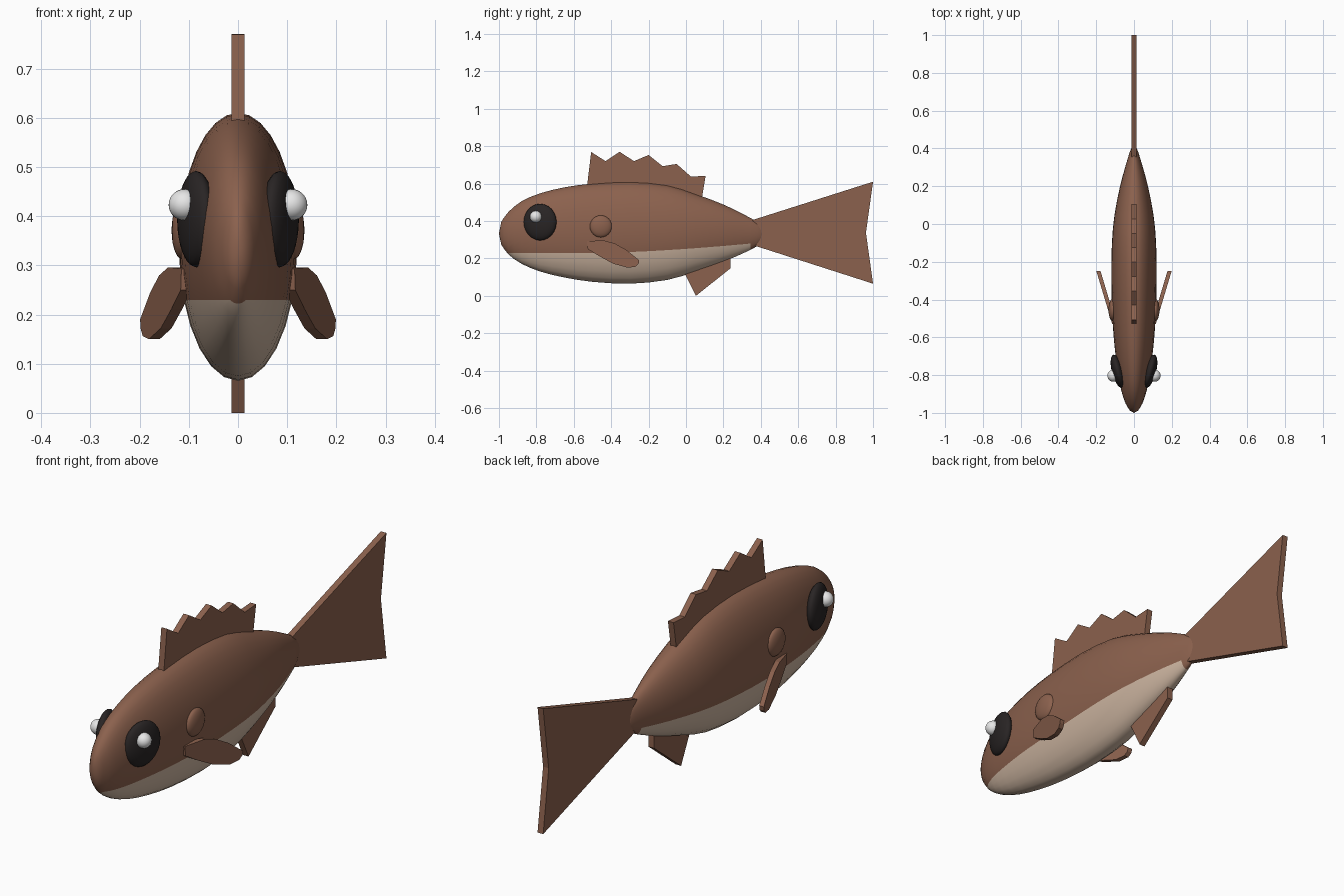
import bpy, bmesh, math
from mathutils import Matrix, Vector

cube = bpy.data.objects.get("Cube")
if cube:
    bpy.data.objects.remove(cube, do_unlink=True)


def material(name, rgb):
    m = bpy.data.materials.new(name)
    m.use_nodes = True
    m.diffuse_color = (*rgb, 1)
    m.node_tree.nodes["Principled BSDF"].inputs["Base Color"].default_value = (*rgb, 1)
    return m


BROWN = material("brown skin", (0.26, 0.12, 0.075))
CREAM = material("cream belly", (0.62, 0.47, 0.36))
BLACK = material("dark eye", (0.022, 0.018, 0.018))
WHITE = material("white glint", (0.85, 0.85, 0.85))


def finish(name, bm, mats, smooth=False):
    bmesh.ops.recalc_face_normals(bm, faces=bm.faces)
    for f in bm.faces:
        f.smooth = smooth
    mesh = bpy.data.meshes.new(name)
    bm.to_mesh(mesh)
    bm.free()
    for m in mats:
        mesh.materials.append(m)
    ob = bpy.data.objects.new(name, mesh)
    bpy.context.collection.objects.link(ob)
    return ob


# Body: elliptical rings given as y, bottom, top, half width
stations = [
    (-.988, .275, .395, .022), (-.95, .222, .448, .045), (-.88, .172, .505, .068),
    (-.78, .13, .548, .086), (-.65, .098, .58, .103), (-.5, .075, .60, .114),
    (-.3, .065, .61, .12), (-.1, .085, .592, .117), (.05, .13, .545, .103),
    (.2, .183, .488, .074), (.3, .225, .44, .047), (.38, .265, .395, .023),
    (.408, .295, .365, .011),
]


def spline(a, b, c, d, t):
    return b + (c - a) * (t / 2) + (2 * a - 5 * b + 4 * c - d) * (t * t / 2) \
        + (3 * b - a - 3 * c + d) * (t ** 3 / 2)


def smooth_stations(points):
    p = [Vector(q) for q in points]
    p = [p[0]] + p + [p[-1]]
    out = []
    for i in range(1, len(p) - 2):
        out += [spline(*p[i - 1:i + 3], t) for t in (0, .5)]
    return out + [p[-1]]


def belly_line(y):
    return .23 + .05 * (max(0, y + .45) / .8) ** 1.5


UPPER, LOWER = 20, 10
bm = bmesh.new()
rings = []
for y, low, high, width in smooth_stations(stations):
    mid, half = (low + high) / 2, (high - low) / 2
    # One vertex on each side follows the edge of the belly colour
    edge = math.asin(max(-.97, min(0, (belly_line(y) - mid) / half)))
    up = [edge + (math.pi - 2 * edge) * i / UPPER for i in range(UPPER)]
    down = [math.pi - edge + (math.pi + 2 * edge) * i / LOWER for i in range(LOWER)]
    rings.append([bm.verts.new((width * math.cos(a), y, mid + half * math.sin(a)))
                  for a in up + down])
count = UPPER + LOWER
for a, b in zip(rings, rings[1:]):
    for i in range(count):
        j = (i + 1) % count
        f = bm.faces.new((a[i], a[j], b[j], b[i]))
        c = f.calc_center_median()
        f.material_index = int(i >= UPPER and c.z < belly_line(c.y) and c.y < .36)
for ring, y in ((rings[0], -1), (rings[-1], .418)):
    tip = bm.verts.new((0, y, .333))
    for i in range(count):
        bm.faces.new((ring[i], ring[(i + 1) % count], tip))
finish("body", bm, [BROWN, CREAM], True)


def fin(name, outline, thick=.027, place=lambda x, y: x):
    """Plate cut from a y, z outline; place() shifts x along the length."""
    bm = bmesh.new()
    a, b = [[bm.verts.new((place(s * thick / 2, y), y, z)) for y, z in outline]
            for s in (-1, 1)]
    bm.faces.new(a)
    bm.faces.new(b[::-1])
    for i in range(len(a)):
        j = (i + 1) % len(a)
        bm.faces.new((a[i], b[i], b[j], a[j]))
    return finish(name, bm, [BROWN])


# Fins on the centre line
fin("tail_fin", [(.355, .405), (1, .61), (.962, .337), (1, .065), (.355, .272)])
fin("dorsal_fin", [(-.52, .55), (-.528, .595), (-.507, .769), (-.43, .72), (-.355, .77),
                   (-.278, .72), (-.2, .753), (-.125, .693), (-.05, .705), (.027, .637),
                   (.105, .642), (.085, .522), (.07, .48)])
fin("anal_fin", [(-.01, .127), (.053, 0), (.238, .147), (.238, .206), (.2, .25), (.03, .2)])


def ellipsoid(name, centre, radii, turn, mat):
    bm = bmesh.new()
    m = Matrix.Translation(centre) @ Matrix.Rotation(turn, 4, "Z") @ Matrix.Diagonal((*radii, 1))
    # Poles lie along the outward axis
    bmesh.ops.create_uvsphere(bm, u_segments=24, v_segments=14, radius=1,
                              matrix=m @ Matrix.Rotation(math.pi / 2, 4, "Y"))
    finish(name, bm, [mat], True)


# Paired parts
pectoral = [(-.53, .293), (-.44, .296), (-.38, .28), (-.32, .246), (-.25, .19),
            (-.253, .172), (-.268, .156), (-.31, .15), (-.39, .172), (-.46, .21), (-.525, .25)]
for side, s in (("left", 1), ("right", -1)):
    fin(side + "_pectoral_fin", pectoral, .022,
        lambda x, y: s * (.104 + (y + .53) * .3 + x))
    ellipsoid(side + "_gill_cover", (s * .113, -.455, .371), (.022, .059, .059), 0, BROWN)
    ellipsoid(side + "_eye", (s * .085, -.78, .394), (.032, .091, .098), -s * .26, BLACK)
    ellipsoid(side + "_eye_glint", (s * .109, -.803, .423), (.032, .032, .032), 0, WHITE)
